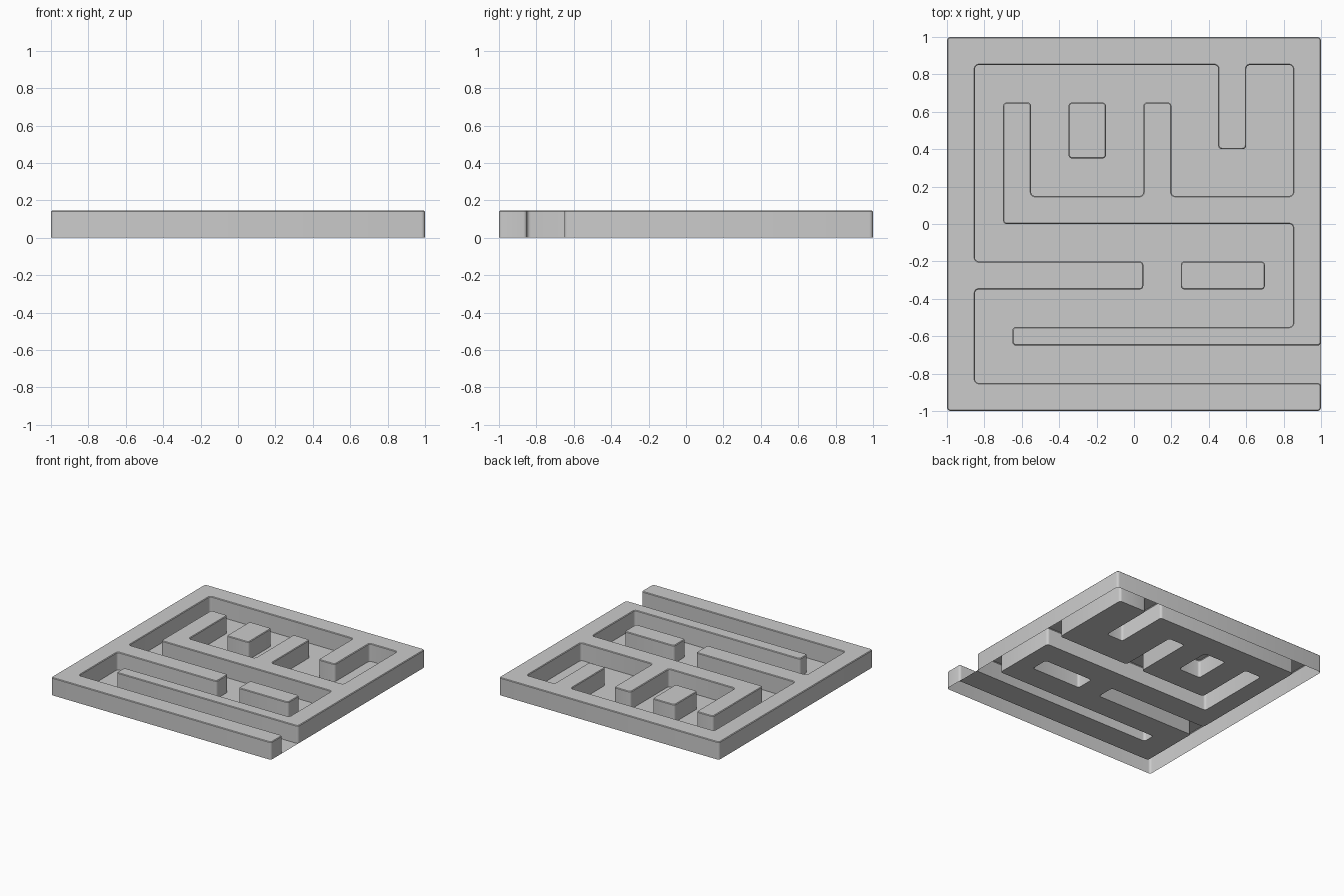
import bpy, bmesh
from mathutils import Vector
from math import sin, cos, pi

if "Cube" in bpy.data.objects:
    bpy.data.objects.remove(bpy.data.objects["Cube"])

H, R, SEG, BEV = 0.145, 0.02, 4, 0.005


def rounded(pts):
    """Round every right-angled corner of a closed 2D outline."""
    out = []
    for i, p in enumerate(pts):
        p = Vector(p)
        u = (Vector(pts[i - 1]) - p).normalized() * R
        v = (Vector(pts[(i + 1) % len(pts)]) - p).normalized() * R
        for k in range(SEG + 1):
            t = pi / 2 * k / SEG
            out.append(p + u + v - v * cos(t) - u * sin(t))
    return out


def inset(loop, d):
    """Move a counter-clockwise outline inwards by d."""
    out = []
    for i, p in enumerate(loop):
        t = (p - loop[i - 1]).normalized() + (loop[(i + 1) % len(loop)] - p).normalized()
        out.append(p + Vector((-t.y, t.x)).normalized() * d)
    return out


def finish(name, bm):
    me = bpy.data.meshes.new(name)
    bm.to_mesh(me)
    bm.free()
    ob = bpy.data.objects.new(name, me)
    bpy.context.collection.objects.link(ob)
    bpy.context.view_layer.objects.active = ob
    ob.select_set(True)
    bpy.ops.object.shade_smooth_by_angle()
    ob.select_set(False)


def wall(name, loop):
    """Wall shell: sides, small chamfer and top, open underneath."""
    bm = bmesh.new()
    levels = [(loop, 0), (loop, H - BEV), (inset(loop, BEV), H)]
    rings = [[bm.verts.new((p.x, p.y, z)) for p in pts] for pts, z in levels]
    for lo, hi in zip(rings, rings[1:]):
        for i in range(len(loop)):
            bm.faces.new((lo[i - 1], lo[i], hi[i], hi[i - 1]))
    top = bm.faces.new(rings[-1])
    bm.normal_update()
    bmesh.ops.triangulate(bm, faces=[top])
    finish(name, bm)


def rect(x0, y0, x1, y1):
    return rounded([(x0, y0), (x1, y0), (x1, y1), (x0, y1)])


# Channel edge, from one side of the exit round to the other
channel = [(1, -.85), (-.85, -.85), (-.85, -.35), (.05, -.35), (.05, -.2),
           (-.85, -.2), (-.85, .85), (.45, .85), (.45, .4), (.6, .4),
           (.6, .85), (.85, .85), (.85, .15), (.2, .15), (.2, .65),
           (.05, .65), (.05, .15), (-.55, .15), (-.55, .65), (-.7, .65),
           (-.7, 0), (.85, 0), (.85, -.55), (-.65, -.55), (-.65, -.65),
           (1, -.65)]
outer = [(1, 1), (-1, 1), (-1, -1), (1, -1)]

# Main maze wall and the two free-standing blocks
main = rounded(channel + outer)
blocks = [rect(-.35, .35, -.15, .65), rect(.25, -.35, .7, -.2)]
wall("maze_wall", main)
wall("square_block", blocks[0])
wall("long_block", blocks[1])

# Channel floor with holes under the blocks
bm = bmesh.new()
for loop in [main[:len(channel) * (SEG + 1)]] + blocks:
    vs = [bm.verts.new((p.x, p.y, 0)) for p in loop]
    for i in range(len(vs)):
        bm.edges.new((vs[i - 1], vs[i]))
bmesh.ops.triangle_fill(bm, edges=bm.edges[:], use_beauty=True, normal=(0, 0, 1))
bm.normal_update()
bmesh.ops.reverse_faces(bm, faces=[f for f in bm.faces if f.normal.z < 0])
finish("channel_floor", bm)
